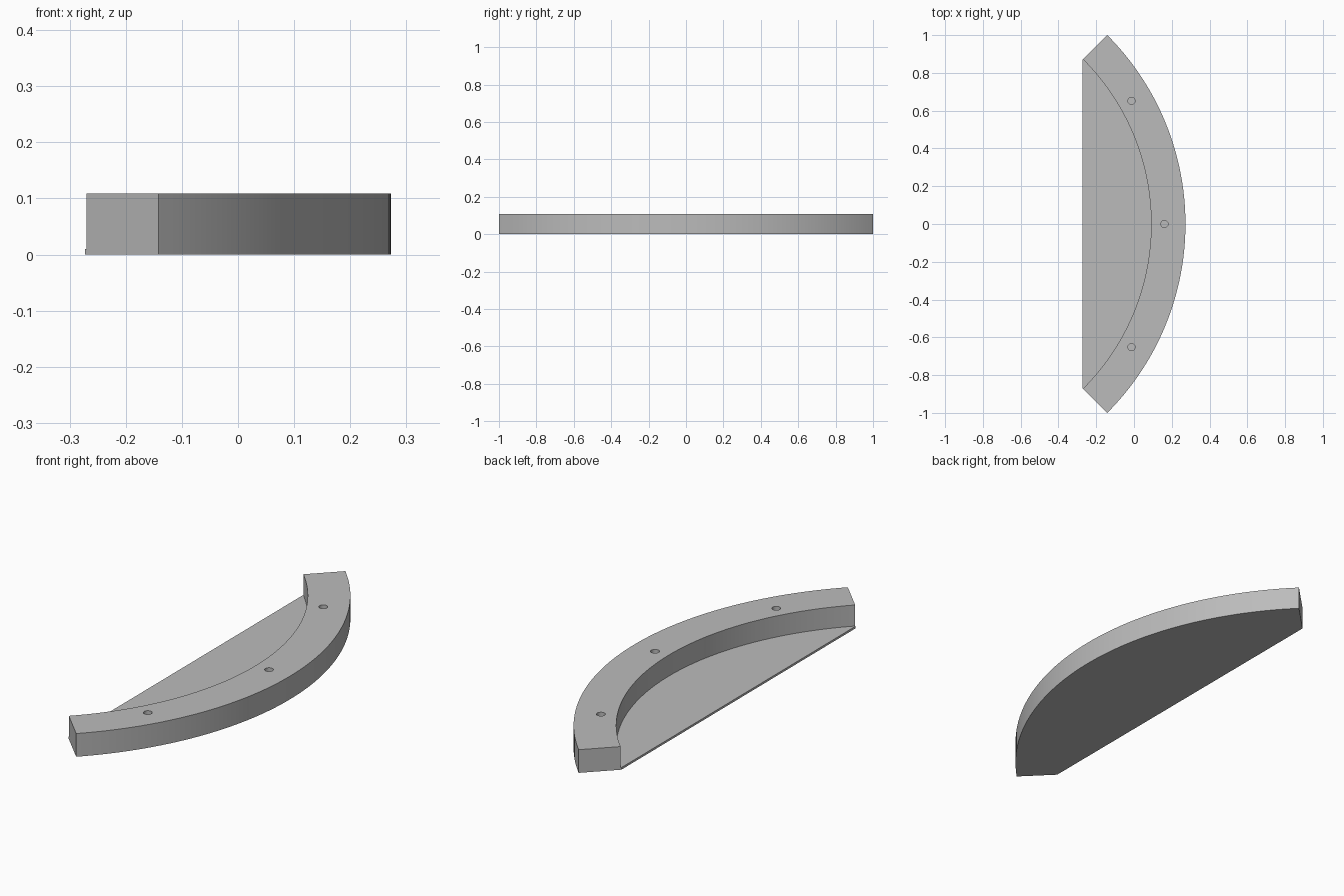
import bpy, bmesh
from math import radians, sin, cos

cube = bpy.data.objects.get("Cube")
if cube:
    bpy.data.objects.remove(cube, do_unlink=True)

CENTRE_X = -1.1417      # centre of the arcs
OUTER_R, INNER_R = 1.4142, 1.2327
HOLE_RING_R, HOLE_R = 1.303, 0.019
BACK_X = -0.2725        # straight edge of the floor
HEIGHT, FLOOR = 0.109, 0.01
SWEEP = radians(45)

grey = bpy.data.materials.new("plain_grey")
grey.use_nodes = True
colour = (0.5, 0.5, 0.5, 1)
grey.diffuse_color = colour
grey.node_tree.nodes["Principled BSDF"].inputs["Base Color"].default_value = colour


def prism(name, outline, z0, z1):
    """Extrude a closed outline between two heights."""
    bm = bmesh.new()
    face = bm.faces.new([bm.verts.new((x, y, z0)) for x, y in outline])
    top = bmesh.ops.extrude_face_region(bm, geom=[face])["geom"]
    verts = [v for v in top if isinstance(v, bmesh.types.BMVert)]
    bmesh.ops.translate(bm, verts=verts, vec=(0, 0, z1 - z0))
    bmesh.ops.recalc_face_normals(bm, faces=bm.faces)
    mesh = bpy.data.meshes.new(name)
    bm.to_mesh(mesh)
    bm.free()
    mesh.materials.append(grey)
    obj = bpy.data.objects.new(name, mesh)
    bpy.context.collection.objects.link(obj)
    return obj


def arc(cx, cy, r, start, end, steps):
    angles = [start + (end - start) * i / steps for i in range(steps + 1)]
    return [(cx + r * cos(a), cy + r * sin(a)) for a in angles]


# Solid block: outer arc, mitred ends and straight back edge
corner = BACK_X - CENTRE_X
outline = arc(CENTRE_X, 0, OUTER_R, -SWEEP, SWEEP, 64)
outline += [(BACK_X, corner), (BACK_X, -corner)]
body = prism("curved_rim_with_floor", outline, 0, HEIGHT)

# Recess inside the rim, and three blind holes in its top
wedge = radians(60)
recess = arc(CENTRE_X, 0, INNER_R, -wedge, wedge, 86) + [(CENTRE_X, 0)]
cutters = [prism("recess_cutter", recess, FLOOR, HEIGHT + 0.1)]
for degrees in (-30, 0, 30):
    a = radians(degrees)
    x, y = CENTRE_X + HOLE_RING_R * cos(a), HOLE_RING_R * sin(a)
    circle = arc(x, y, HOLE_R, 0, radians(360), 32)[:-1]
    cutters.append(prism("hole_cutter", circle, FLOOR, HEIGHT + 0.1))

bpy.ops.object.select_all(action="DESELECT")
bpy.context.view_layer.objects.active = body
body.select_set(True)
for cutter in cutters:
    cutter.hide_render = True
    mod = body.modifiers.new("cut", "BOOLEAN")
    mod.operation = "DIFFERENCE"
    mod.solver = "EXACT"
    mod.object = cutter
    bpy.ops.object.modifier_apply(modifier=mod.name)
    bpy.data.objects.remove(cutter, do_unlink=True)

bpy.ops.object.shade_smooth_by_angle(angle=radians(30))
